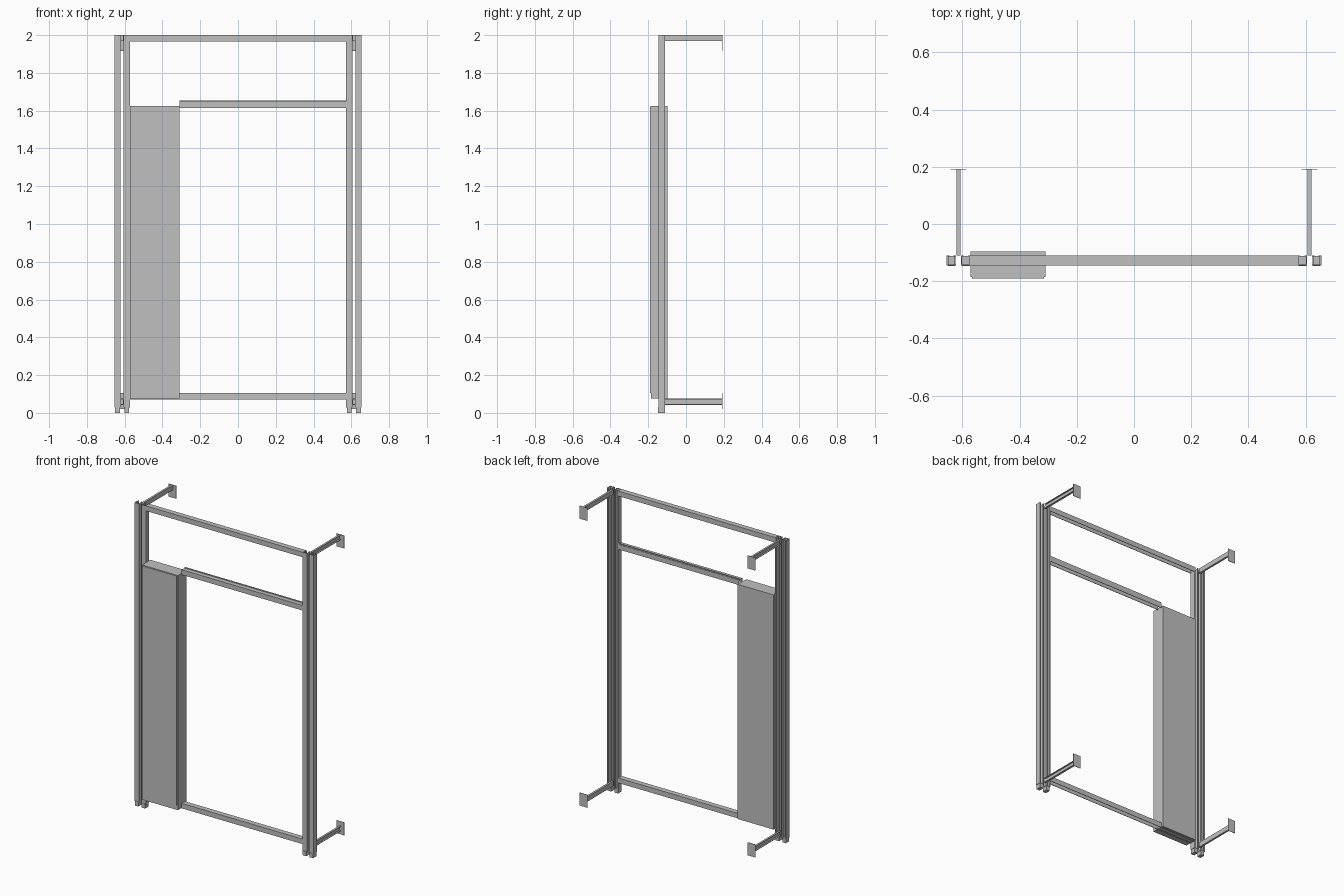
import bpy, bmesh
from mathutils import Vector

if "Cube" in bpy.data.objects:
    bpy.data.objects.remove(bpy.data.objects["Cube"])

steel = bpy.data.materials.new("light_grey_steel")
steel.diffuse_color = (0.53, 0.53, 0.53, 1)
steel.use_nodes = True
steel.node_tree.nodes["Principled BSDF"].inputs["Base Color"].default_value = steel.diffuse_color
T = 0.003  # sheet thickness


def finish(name, bm):
    bmesh.ops.recalc_face_normals(bm, faces=bm.faces)
    mesh = bpy.data.meshes.new(name)
    bm.to_mesh(mesh)
    bm.free()
    mesh.materials.append(steel)
    ob = bpy.data.objects.new(name, mesh)
    bpy.context.collection.objects.link(ob)
    return ob


def box(name, lo, hi):
    bm = bmesh.new()
    bmesh.ops.create_cube(bm, size=1)
    for v in bm.verts:
        v.co = Vector([lo[i] + (v.co[i] + 0.5) * (hi[i] - lo[i]) for i in range(3)])
    return finish(name, bm)


def channel(name, w, d, length, place, lip=0.0):
    """Extrude a channel section: width w, depth d, open at v = d, optional lips."""
    half = [(0, 0), (0, d)]
    if lip:
        half += [(lip, d), (lip, d - T)]
        half += [(T, d - T), (T, T)]
    else:
        half += [(T, d), (T, T)]
    pts = half + [(w - u, v) for u, v in reversed(half)]
    bm = bmesh.new()
    face = bm.faces.new([bm.verts.new(place(u, v, 0)) for u, v in pts])
    step = Vector(place(0, 0, length)) - Vector(place(0, 0, 0))
    ext = bmesh.ops.extrude_face_region(bm, geom=[face], use_keep_orig=True)
    bmesh.ops.translate(bm, vec=step,
                        verts=[g for g in ext["geom"] if isinstance(g, bmesh.types.BMVert)])
    return finish(name, bm)


# Paired upright posts, feet and wall brackets on both sides
F, B = -0.145, -0.11
for side, s in (("left", -1), ("right", 1)):
    for kind, x0 in (("outer", 0.622), ("inner", 0.572)):
        channel(f"{side}_{kind}_post", 0.033, B - F, 1.972,
                lambda u, v, l: (s * (x0 + u), F + v, 0.028 + l), lip=0.009)
        xs = sorted((s * (x0 + 0.004), s * (x0 + 0.029)))
        box(f"{side}_{kind}_foot", (xs[0], F - 0.002, 0), (xs[1], B - 0.002, 0.03))
    for level, za, zp in (("top", 1.968, 1.915), ("bottom", 0.043, 0.02)):
        channel(f"{side}_{level}_bracket_arm", 0.032, 0.013, 0.302,
                lambda u, v, l: (s * (0.607 + v), B + l, za + u))
        xs = sorted((s * 0.586, s * 0.642))
        box(f"{side}_{level}_wall_plate", (xs[0], 0.19, zp), (xs[1], 0.193, zp + 0.085))

# Horizontal rails, open underneath
for name, x0, ztop in (("top_rail", -0.572, 2.0), ("middle_rail", -0.31, 1.648),
                       ("bottom_rail", -0.572, 0.105)):
    channel(name, B - F, 0.033, 0.572 - x0,
            lambda u, v, l: (x0 + l, F + u, ztop - v))
box("middle_rail_lip", (-0.31, B - 0.006, 1.645), (0.572, B - 0.003, 1.655))

# Tall side cabinet with a thin front cover
box("cabinet_body", (-0.572, -0.185, 0.075), (-0.31, -0.097, 1.625))
box("cabinet_front_cover", (-0.567, -0.19, 0.105), (-0.315, -0.185, 1.622))
